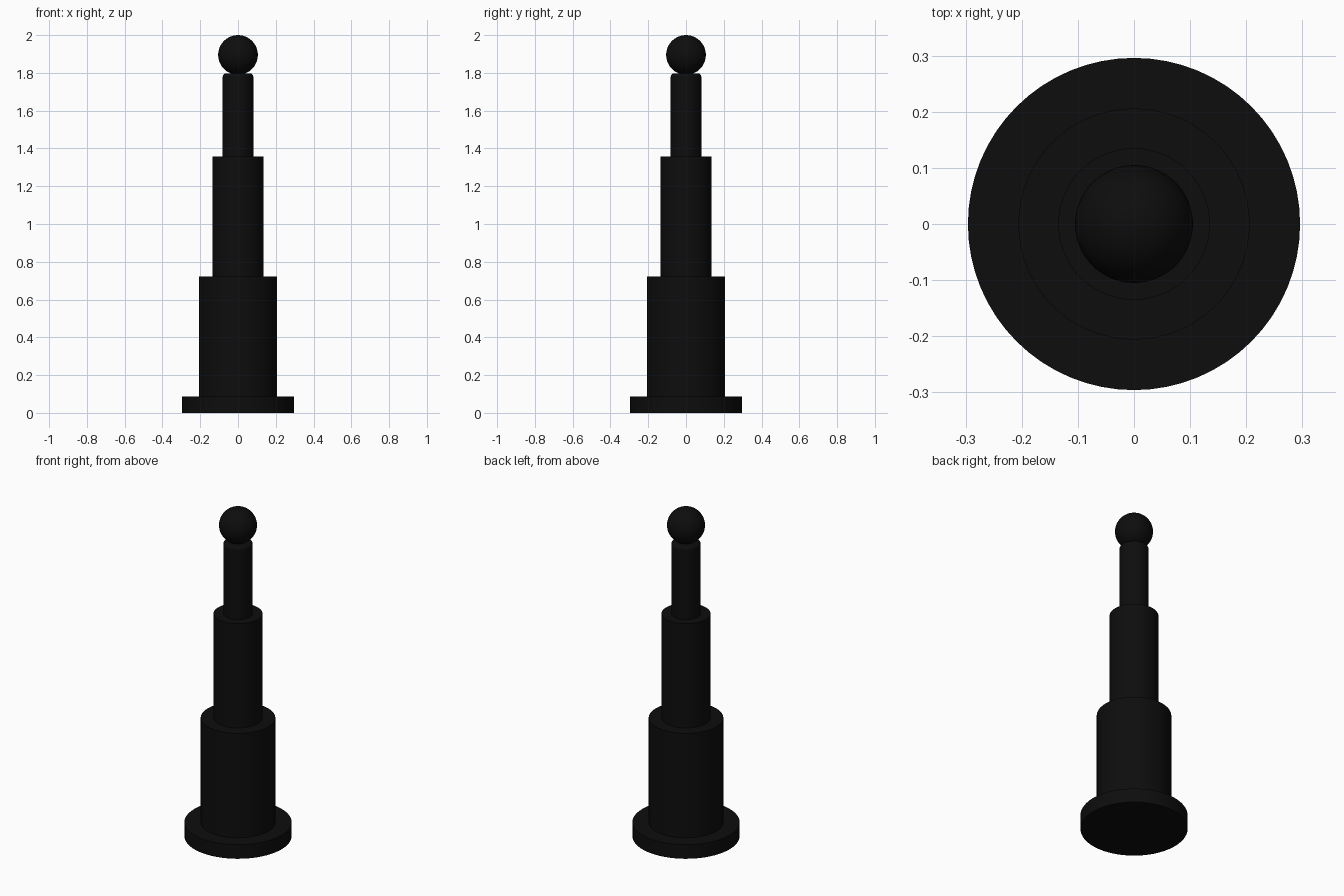
import bpy, math

if "Cube" in bpy.data.objects:
    bpy.data.objects.remove(bpy.data.objects["Cube"])

SIDES = 64
black = bpy.data.materials.new("black")
black.diffuse_color = (0.004, 0.004, 0.004, 1)
black.use_nodes = True
black.node_tree.nodes["Principled BSDF"].inputs["Base Color"].default_value = black.diffuse_color


def finish(ob, name):
    ob.name = name
    ob.data.materials.append(black)
    bpy.ops.object.shade_smooth_by_angle(angle=math.radians(30))
    return ob


def section(name, radius, z0, z1):
    bpy.ops.mesh.primitive_cylinder_add(vertices=SIDES, radius=radius, depth=z1 - z0,
                                        location=(0, 0, (z0 + z1) / 2))
    return finish(bpy.context.object, name)


# Base disc and telescoping tubes
section("base", 0.296, 0.0, 0.086)
section("lower_tube", 0.206, 0.086, 0.722)
section("middle_tube", 0.135, 0.722, 1.357)
rod = section("upper_rod", 0.081, 1.357, 1.797)

# Softened top edge on the rod
bevel = rod.modifiers.new("top_edge", 'BEVEL')
bevel.width = 0.016
bevel.segments = 3
bevel.limit_method = 'ANGLE'
bevel.angle_limit = math.radians(40)
weights = rod.data.attributes.new("bevel_weight_edge", 'FLOAT', 'EDGE')
for e in rod.data.edges:
    if all(rod.data.vertices[v].co.z > 0 for v in e.vertices):
        weights.data[e.index].value = 1.0
bevel.limit_method = 'WEIGHT'

# Ball tip
bpy.ops.mesh.primitive_uv_sphere_add(segments=SIDES, ring_count=32, radius=0.105,
                                     location=(0, 0, 1.895))
finish(bpy.context.object, "ball_tip")
